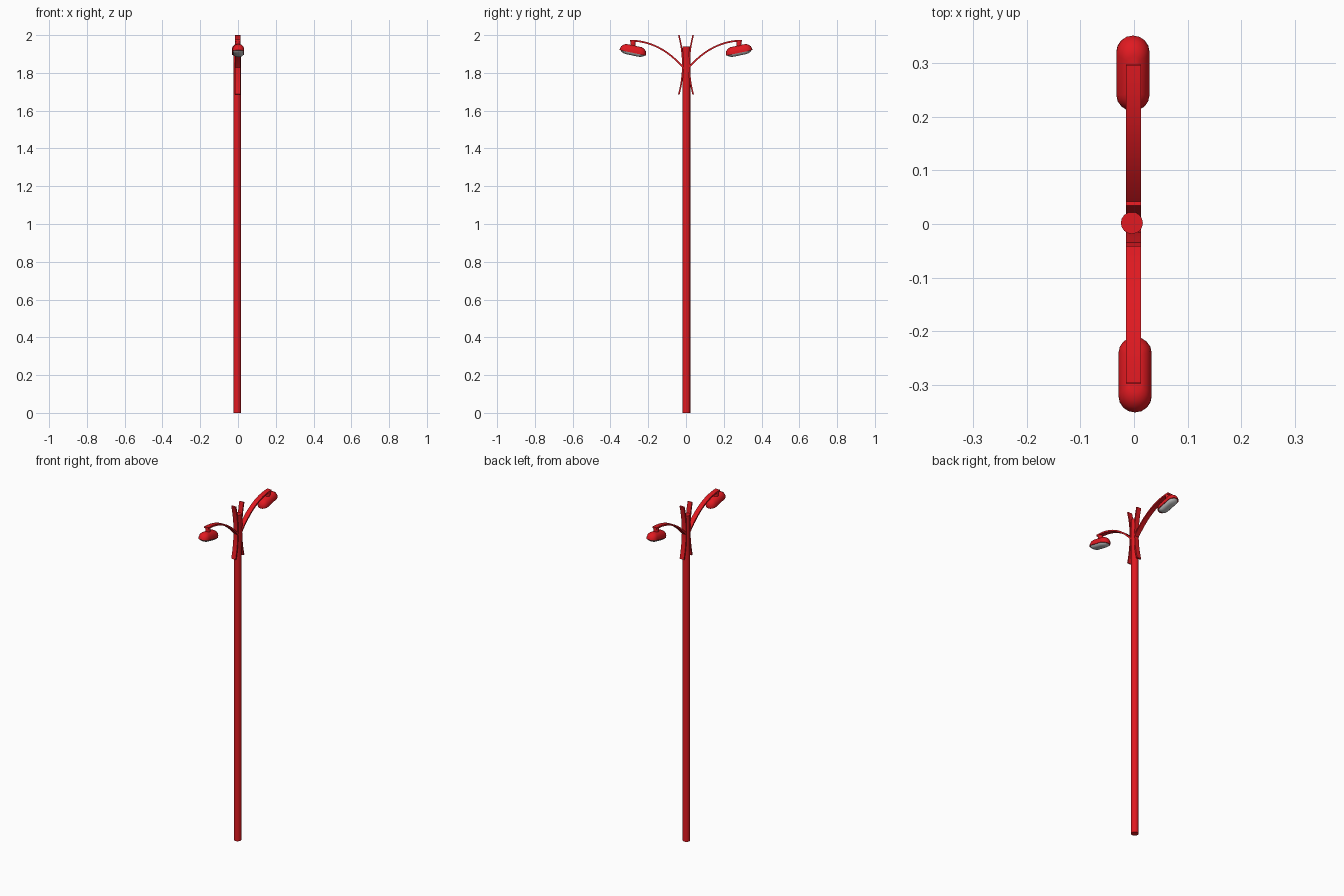
import bpy, bmesh, math
from mathutils import Matrix, Vector

if "Cube" in bpy.data.objects:
    bpy.data.objects.remove(bpy.data.objects["Cube"])

red = bpy.data.materials.new("red_paint")
red.diffuse_color = (0.75, 0.01, 0.015, 1)
red.use_nodes = True
red.node_tree.nodes["Principled BSDF"].inputs["Base Color"].default_value = red.diffuse_color


def finish(name, bm, mat=red):
    bmesh.ops.recalc_face_normals(bm, faces=bm.faces[:])
    me = bpy.data.meshes.new(name)
    bm.to_mesh(me)
    bm.free()
    ob = bpy.data.objects.new(name, me)
    bpy.context.collection.objects.link(ob)
    if mat:
        me.materials.append(mat)
    bpy.context.view_layer.objects.active = ob
    ob.select_set(True)
    bpy.ops.object.shade_smooth_by_angle(angle=math.radians(40))
    ob.select_set(False)
    return ob


def loft(bm, rings):
    """Skin a list of closed rings and cap both ends."""
    vs = [[bm.verts.new(p) for p in r] for r in rings]
    for a, b in zip(vs, vs[1:]):
        for i in range(len(a)):
            j = (i + 1) % len(a)
            bm.faces.new((a[i], a[j], b[j], b[i]))
    bm.faces.new(vs[0])
    bm.faces.new(vs[-1])


def strip(name, path, x0, x1, thick):
    """Flat bar following a (y, z) path."""
    rings = []
    for i, p in enumerate(path):
        t = (Vector(path[min(i + 1, len(path) - 1)]) - Vector(path[max(i - 1, 0)])).normalized()
        n = Vector((-t.y, t.x)) * thick / 2
        a, b = Vector(p) + n, Vector(p) - n
        rings.append([(x0, *a), (x1, *a), (x1, *b), (x0, *b)])
    bm = bmesh.new()
    loft(bm, rings)
    return finish(name, bm)


def cylinder(name, x, y, z0, z1, r, n):
    bm = bmesh.new()
    loft(bm, [[(x + r * math.cos(2 * math.pi * i / n), y + r * math.sin(2 * math.pi * i / n), z)
               for i in range(n)] for z in (z0, z1)])
    return finish(name, bm)


def stadium(r, half, z, n=8):
    """Rounded-end outline, long along y."""
    pts = []
    for s in (1, -1):
        for i in range(n + 1):
            a = math.pi * i / n
            pts.append((s * r * math.cos(a), s * (half + r * math.sin(a)), z))
    return pts


# Pole
cylinder("pole", -0.004, 0.002, 0, 1.94, 0.0205, 16)

for s, side in ((1, "back"), (-1, "front")):
    # Bowed bracket hugging the pole top
    bow = [(s * (0.017 + 0.021 * u * u), 1.843 + 0.157 * u)
           for u in [k / 6 - 1 for k in range(13)]]
    strip(side + "_bracket", bow, -0.015, 0.013, 0.008)

    # Curved lamp arm
    arm = []
    for k in range(13):
        t = k / 12
        p = (1 - t) ** 2 * Vector((0.01, 1.823)) + 2 * t * (1 - t) * Vector((0.135, 1.97)) + t * t * Vector((0.297, 1.971))
        arm.append((s * p.x, p.y))
    strip(side + "_arm", arm, -0.015, 0.013, 0.009)

    # Neck between arm and lamp head
    cylinder(side + "_neck", -0.001, s * 0.281, 1.93, 1.972, 0.014, 12)

    # Lamp head: red hood and grey lens, tilted toward the pole
    place = Matrix.Translation((-s * 0.002, s * 0.281, 1.912)) @ Matrix.Rotation(s * math.radians(12), 4, 'X')
    hood, lens = bmesh.new(), bmesh.new()
    loft(hood, [stadium(0.031, 0.040, -0.006), stadium(0.031, 0.040, 0.004),
                stadium(0.028, 0.038, 0.017), stadium(0.021, 0.035, 0.027),
                stadium(0.011, 0.031, 0.033)])
    loft(lens, [stadium(0.028, 0.039, -0.005), stadium(0.025, 0.035, -0.012),
                stadium(0.017, 0.030, -0.018), stadium(0.008, 0.024, -0.020)])
    finish(side + "_lamp_hood", hood).matrix_world = place
    finish(side + "_lamp_lens", lens, None).matrix_world = place
